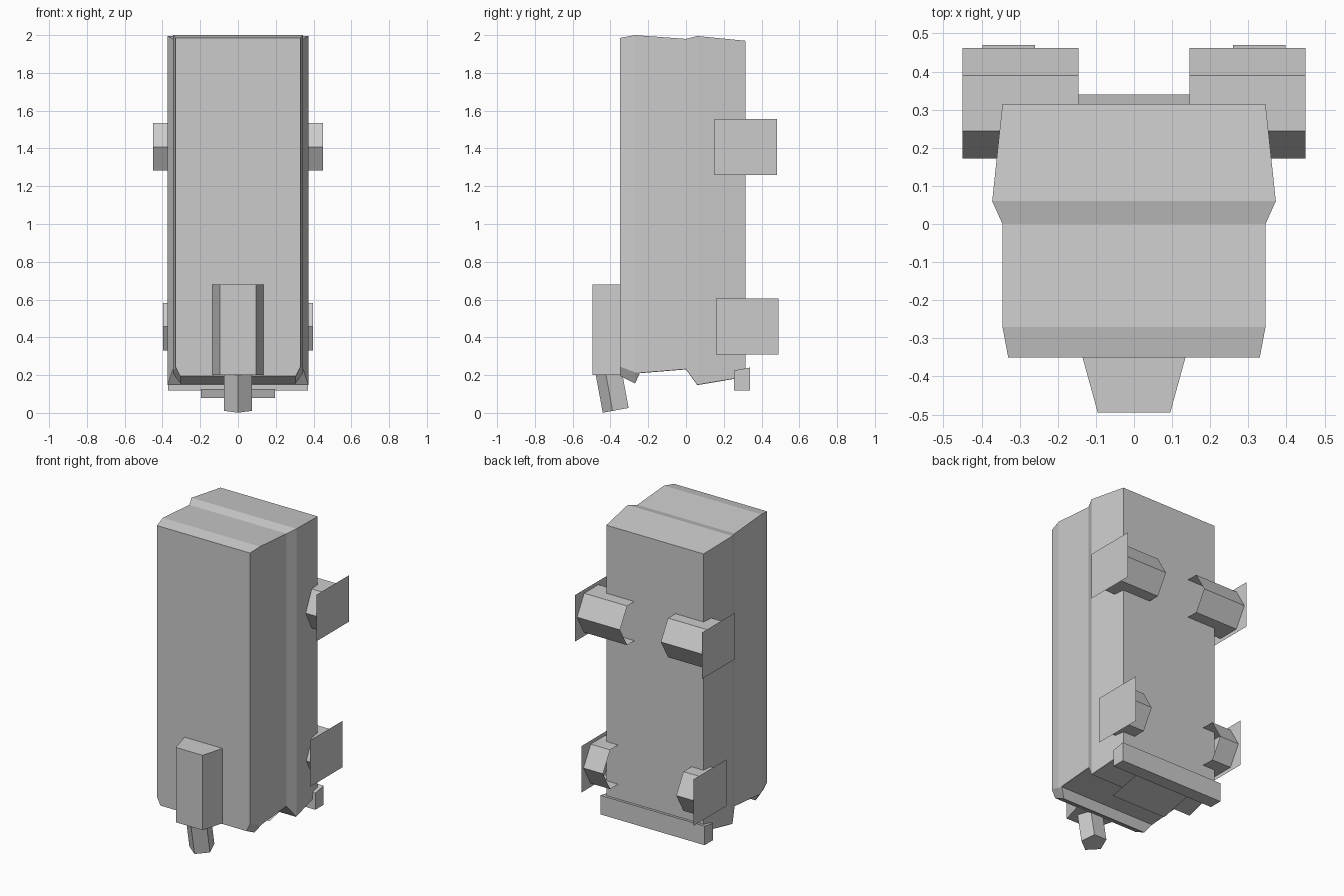
import bpy
from math import sin, cos, pi, radians
from mathutils import Vector, Matrix

if "Cube" in bpy.data.objects:
    bpy.data.objects.remove(bpy.data.objects["Cube"])


def make(name, verts, faces):
    mesh = bpy.data.meshes.new(name)
    mesh.from_pydata([tuple(v) for v in verts], [], faces)
    mesh.update()
    ob = bpy.data.objects.new(name, mesh)
    bpy.context.collection.objects.link(ob)
    return ob


def loft(name, rings, caps=True):
    """Skin a list of rings with equal point counts."""
    n = len(rings[0])
    verts = [p for r in rings for p in r]
    faces = []
    for k in range(len(rings) - 1):
        a, b = k * n, (k + 1) * n
        faces += [(a + i, a + (i + 1) % n, b + (i + 1) % n, b + i) for i in range(n)]
    if caps:
        faces.append(tuple(reversed(range(n))))
        last = (len(rings) - 1) * n
        faces.append(tuple(range(last, last + n)))
    ob = make(name, verts, faces)
    import bmesh
    bm = bmesh.new()
    bm.from_mesh(ob.data)
    bmesh.ops.recalc_face_normals(bm, faces=bm.faces)
    bm.to_mesh(ob.data)
    bm.free()
    return ob


# Main body: sections front to back (y, half width, top, bottom, corner cut x, corner cut z)
sections = [
    (-0.35, 0.33, 1.985, 0.195, 0.025, 0.05),
    (-0.27, 0.345, 2.0, 0.155, 0.04, 0.06),
    (-0.245, 0.345, 1.998, 0.21, 0.002, 0.002),
    (0.0, 0.345, 1.98, 0.23, 0.002, 0.002),
    (0.06, 0.372, 1.995, 0.147, 0.002, 0.002),
    (0.315, 0.345, 1.97, 0.19, 0.002, 0.002),
]
loft("body", [[(-w, y, t), (w, y, t), (w, y, b + cz), (w - cx, y, b),
               (cx - w, y, b), (-w, y, b + cz)]
              for y, w, t, b, cx, cz in sections])

# Tapered box on the front
loft("front_box", [[(-0.135, -0.35, z), (-0.095, -0.495, z),
                    (0.095, -0.495, z), (0.135, -0.35, z)] for z in (0.2, 0.68)])

# Tilted five-sided leg below the front box
tilt = Matrix.Rotation(radians(10.5), 4, 'X')
foot = Vector((0, -0.365, 0.015))
R = 0.077
loft("front_leg", [[foot + tilt @ Vector((R * sin(2 * pi * i / 5), -R * cos(2 * pi * i / 5), h))
                    for i in range(5)] for h in (0, 0.27)])

# Rear foot bar and the thin sheet in front of it
bar = [(0.255, 0.118), (0.34, 0.118), (0.34, 0.24), (0.255, 0.225)]
loft("rear_foot_bar", [[(x, y, z) for y, z in bar] for x in (-0.37, 0.37)])
make("underside_sheet", [(-0.195, 0.04, 0.08), (-0.195, 0.255, 0.125),
                         (0.195, 0.255, 0.125), (0.195, 0.04, 0.08)], [(0, 1, 2, 3)])

# Open hexagonal tubes on the back with thin outer side plates
for level, inner, outer, cy, cz in (("upper", 0.145, 0.45, 0.317, 1.408),
                                    ("lower", 0.26, 0.398, 0.325, 0.457)):
    for side, s in (("left", -1), ("right", 1)):
        loft(f"{level}_{side}_tube",
             [[(s * x, cy + 0.145 * cos(i * pi / 3), cz + 0.145 * sin(i * pi / 3))
               for i in range(6)] for x in (inner, outer)], caps=False)
        x, h, v = s * outer, 0.166, 0.149
        make(f"{level}_{side}_plate",
             [(x, cy - h, cz - v), (x, cy + h, cz - v), (x, cy + h, cz + v), (x, cy - h, cz + v)],
             [(0, 1, 2, 3) if s > 0 else (3, 2, 1, 0)])
